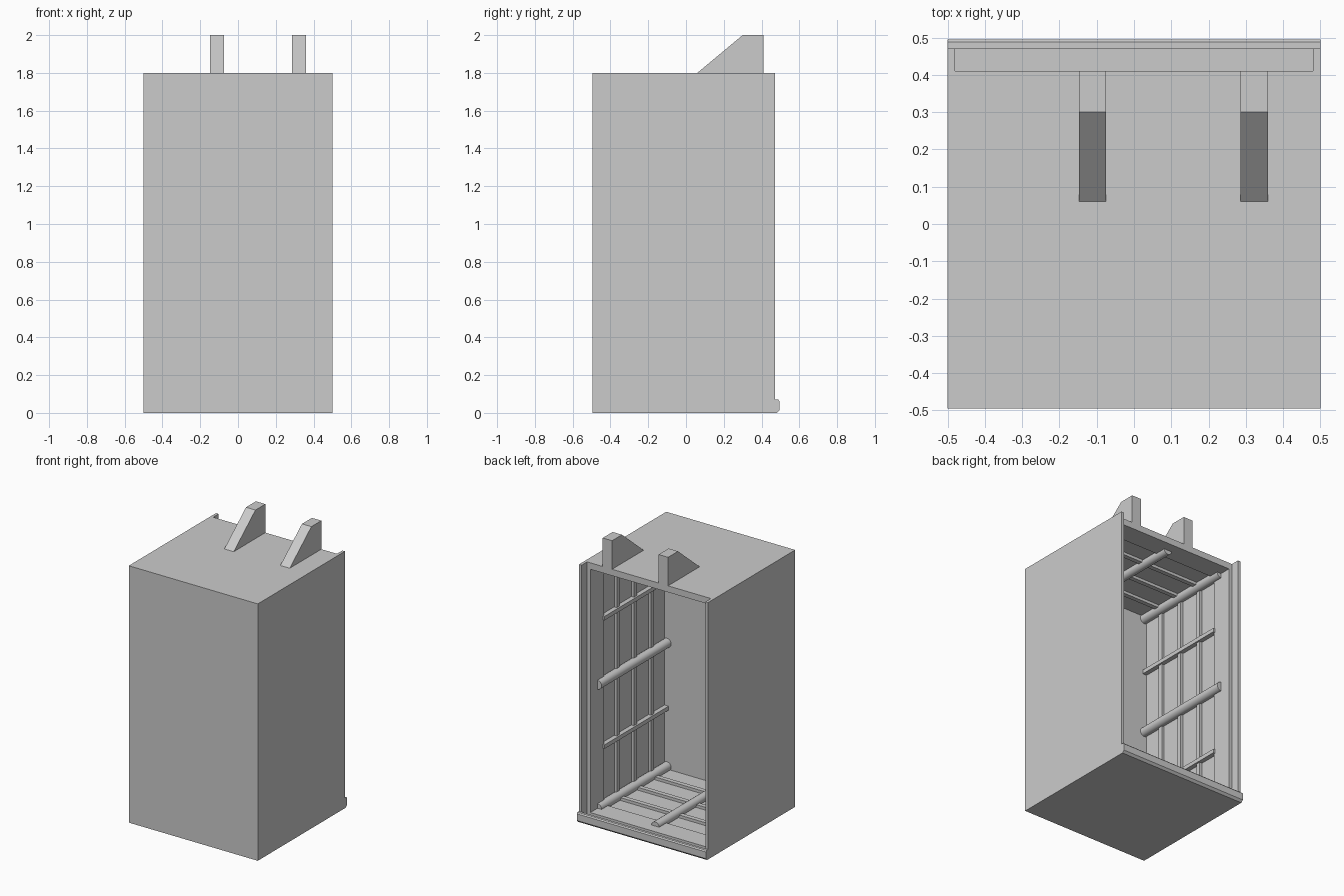
import bpy, bmesh, math
from mathutils import Matrix, Vector

cube = bpy.data.objects.get("Cube")
if cube:
    bpy.data.objects.remove(cube, do_unlink=True)

grey = bpy.data.materials.new("plain grey")
grey.use_nodes = True
COLOR = (0.6, 0.6, 0.6, 1)
grey.diffuse_color = COLOR
grey.node_tree.nodes["Principled BSDF"].inputs["Base Color"].default_value = COLOR


def finish(name, bm):
    bmesh.ops.recalc_face_normals(bm, faces=bm.faces[:])
    mesh = bpy.data.meshes.new(name)
    bm.to_mesh(mesh)
    bm.free()
    mesh.materials.append(grey)
    obj = bpy.data.objects.new(name, mesh)
    bpy.context.collection.objects.link(obj)
    return obj


def box(name, xs, ys, zs):
    bm = bmesh.new()
    bmesh.ops.create_cube(bm, size=1)
    for v in bm.verts:
        v.co = Vector([(r[0] + r[1]) / 2 + c * (r[1] - r[0])
                       for c, r in zip(v.co, (xs, ys, zs))])
    return finish(name, bm)


def extrude_x(name, profile, x0, x1):
    bm = bmesh.new()
    face = bm.faces.new([bm.verts.new((x0, y, z)) for y, z in profile])
    out = bmesh.ops.extrude_face_region(bm, geom=[face])
    moved = [g for g in out["geom"] if isinstance(g, bmesh.types.BMVert)]
    bmesh.ops.translate(bm, verts=moved, vec=(x1 - x0, 0, 0))
    return finish(name, bm)


def rod(name, x, z, radius, y0, y1):
    bm = bmesh.new()
    place = Matrix.Translation((x, (y0 + y1) / 2, z)) @ Matrix.Rotation(math.pi / 2, 4, "X")
    bmesh.ops.create_cone(bm, cap_ends=True, segments=16, radius1=radius,
                          radius2=radius, depth=y1 - y0, matrix=place)
    obj = finish(name, bm)
    bpy.ops.object.select_all(action="DESELECT")
    obj.select_set(True)
    bpy.context.view_layer.objects.active = obj
    bpy.ops.object.shade_smooth_by_angle()
    return obj


def mirror(obj):
    obj.modifiers.new("mirror", "MIRROR").use_axis[0] = True


# Main levels of the hollow body, open at the back
FRONT, INNER, RECESS, SILL, BACK = -0.495, -0.44, 0.26, 0.41, 0.47
HEIGHT, FLOOR, CEILING = 1.8, 0.05, 1.755
DEPTH = 0.02
SKIN, WALL = 0.48, 0.455
PANEL = WALL + DEPTH

# Front wall, side skins and the thicker frames around the opening
box("front_wall", (-SKIN, SKIN), (FRONT, INNER), (0, HEIGHT))
mirror(box("side_wall", (SKIN, 0.5), (FRONT, BACK), (0, HEIGHT)))
mirror(box("side_panel", (PANEL, SKIN), (INNER, RECESS), (0, HEIGHT)))
mirror(box("side_frame", (WALL, SKIN), (RECESS, SILL), (0, HEIGHT)))

# Floor and ceiling, each with a recessed panel
box("floor_panel", (-PANEL, PANEL), (INNER, RECESS), (0, FLOOR - DEPTH))
box("floor_frame", (-WALL, WALL), (RECESS, SILL), (0, FLOOR))
box("ceiling_panel", (-PANEL, PANEL), (INNER, RECESS), (CEILING + DEPTH, HEIGHT))
box("ceiling_frame", (-WALL, WALL), (RECESS, SILL), (CEILING, HEIGHT))

# Door groove and the lip that closes it
box("door_groove", (-SKIN, SKIN), (SILL, BACK), (0, 0.02))
extrude_x("bottom_lip", [(BACK, 0), (0.48, 0), (0.495, 0.015), (0.495, 0.062),
                         (0.488, 0.07), (BACK, 0.07)], -0.5, 0.5)

# Ribs running round the inside
for y in (0.1, -0.09, -0.28):
    ys = (y - 0.016, y + 0.016)
    mirror(box("wall_rib", (WALL, PANEL), ys, (FLOOR - DEPTH, CEILING + DEPTH)))
    box("floor_rib", (-WALL, WALL), ys, (FLOOR - DEPTH, FLOOR))
    box("ceiling_rib", (-WALL, WALL), ys, (CEILING, CEILING + DEPTH))

# Thin and thick rails running front to back
for z in (0.46, 1.36):
    mirror(box("thin_rail", (WALL - 0.012, PANEL), (INNER, RECESS + 0.01),
               (z - 0.014, z + 0.014)))
for z in (FLOOR, 0.915, CEILING):
    mirror(rod("thick_rail", WALL, z, 0.032, INNER, 0.33))
for name, z in (("floor_rail", FLOOR), ("ceiling_rail", CEILING)):
    rod(name, 0, z, 0.03, INNER, 0.34)

# Sloped brackets on the roof
for x in (-0.148, 0.286):
    extrude_x("roof_bracket", [(0.06, HEIGHT), (SILL, HEIGHT), (SILL, 2), (0.3, 2)],
              x, x + 0.073)
